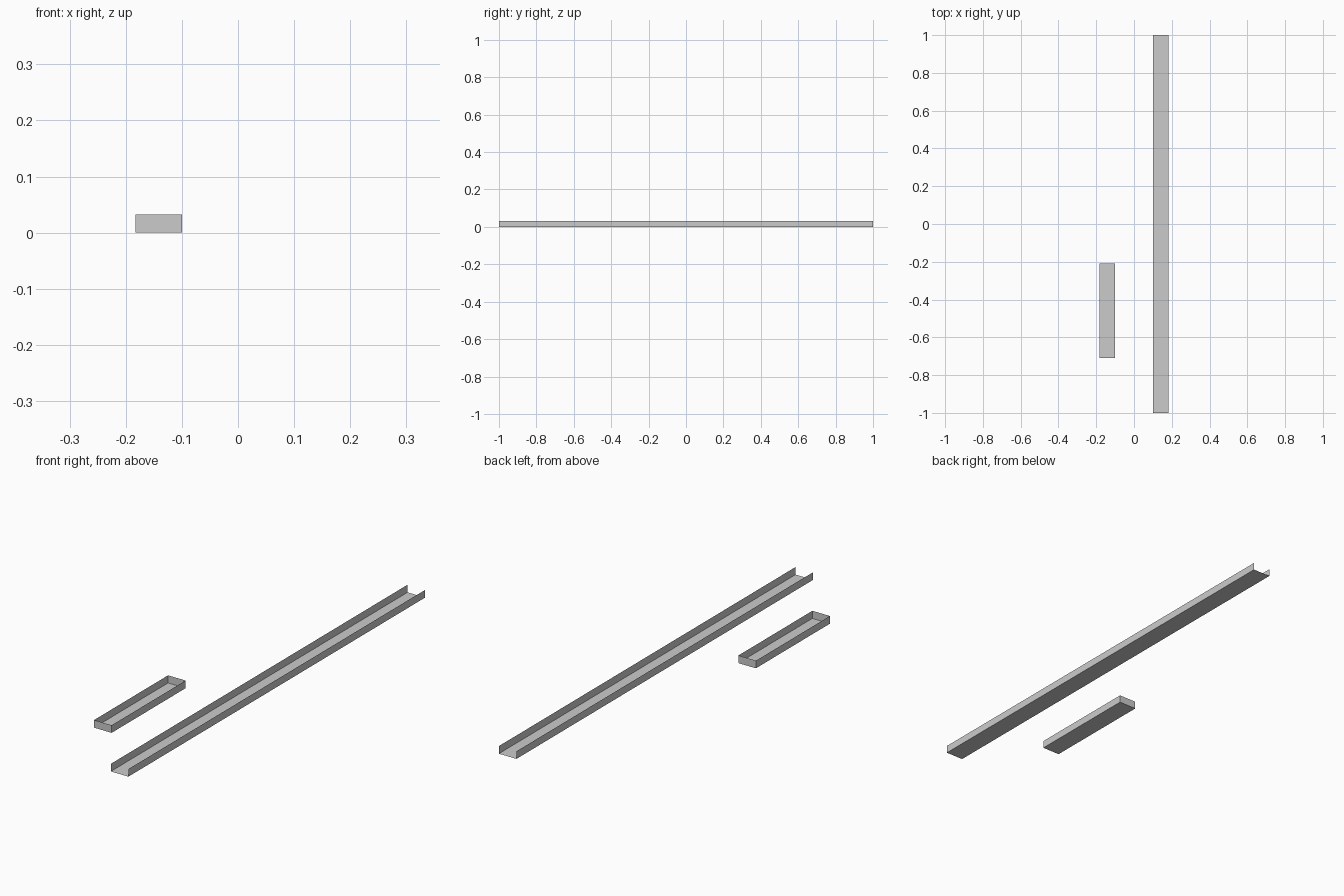
import bpy, bmesh

if "Cube" in bpy.data.objects:
    bpy.data.objects.remove(bpy.data.objects["Cube"])


def thin_trough(name, x0, x1, y0, y1, height, capped):
    """Sheet-thin open-topped trough; capped adds the two end walls."""
    bm = bmesh.new()
    profile = [(x0, height), (x0, 0), (x1, 0), (x1, height)]
    near = [bm.verts.new((x, y0, z)) for x, z in profile]
    far = [bm.verts.new((x, y1, z)) for x, z in profile]
    for i in range(3):
        bm.faces.new((near[i], near[i + 1], far[i + 1], far[i]))
    if capped:
        bm.faces.new(near[::-1])
        bm.faces.new(far)
    bmesh.ops.recalc_face_normals(bm, faces=bm.faces[:])
    # Outward orientation: the floor faces down
    bm.faces.ensure_lookup_table()
    bm.normal_update()
    if bm.faces[1].normal.z > 0:
        bmesh.ops.reverse_faces(bm, faces=bm.faces[:])
    mesh = bpy.data.meshes.new(name)
    bm.to_mesh(mesh)
    bm.free()
    obj = bpy.data.objects.new(name, mesh)
    bpy.context.collection.objects.link(obj)
    return obj


# Long channel, open at both ends
thin_trough("long_channel", 0.1, 0.183, -1.0, 1.0, 0.0325, False)

# Short tray with end walls
thin_trough("short_tray", -0.183, -0.1, -0.709, -0.21, 0.0325, True)
